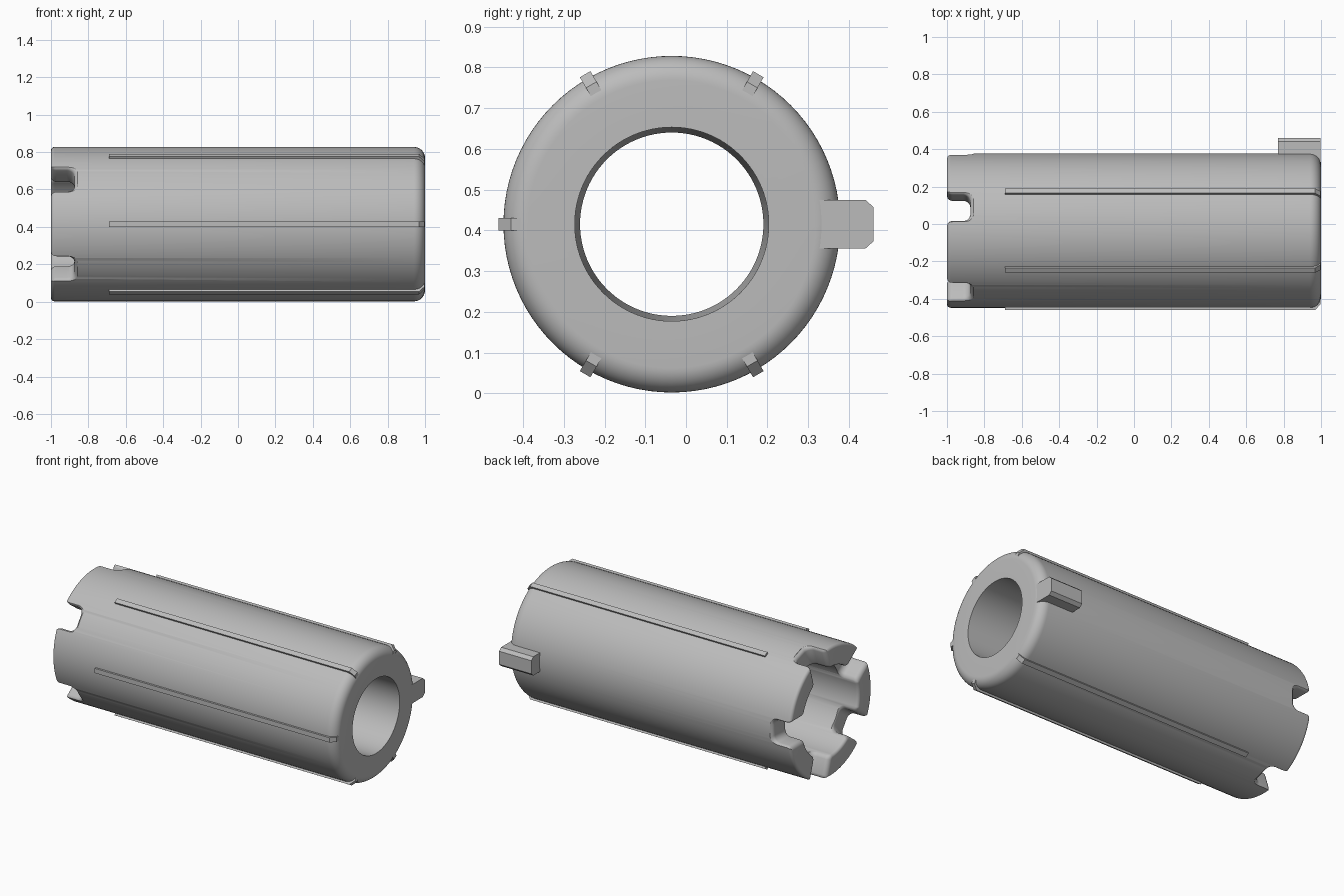
import bpy, bmesh
from math import sin, cos, pi, radians
from mathutils import Vector

if "Cube" in bpy.data.objects:
    bpy.data.objects.remove(bpy.data.objects["Cube"], do_unlink=True)

CY, CZ, R = -0.035, 0.415, 0.413

grey = bpy.data.materials.new("plain grey")
grey.use_nodes = True
colour = (0.5, 0.5, 0.5, 1)
grey.diffuse_color = colour
grey.node_tree.nodes["Principled BSDF"].inputs["Base Color"].default_value = colour


def place(x, t, r, angle):
    """Point at length x, sideways t and radius r, in the frame turned by angle."""
    c, s = cos(angle), sin(angle)
    return Vector((x, CY + r * c - t * s, CZ + r * s + t * c))


def arc(cx, cy, radius, start, end, steps=6):
    return [(cx + radius * cos(radians(start + (end - start) * i / steps)),
             cy + radius * sin(radians(start + (end - start) * i / steps)))
            for i in range(steps + 1)]


def loft(bm, sections, closed=False):
    """Skin a row of equal rings; cap the ends unless the row is closed."""
    rings = [[bm.verts.new(p) for p in sec] for sec in sections]
    n = len(rings[0])
    pairs = list(zip(rings, rings[1:]))
    if closed:
        pairs.append((rings[-1], rings[0]))
    else:
        bm.faces.new(rings[0])
        bm.faces.new(rings[-1])
    for a, b in pairs:
        for i in range(n):
            j = (i + 1) % n
            bm.faces.new((a[i], a[j], b[j], b[i]))


def finish(name, bm):
    bmesh.ops.recalc_face_normals(bm, faces=bm.faces)
    mesh = bpy.data.meshes.new(name)
    bm.to_mesh(mesh)
    bm.free()
    mesh.materials.append(grey)
    obj = bpy.data.objects.new(name, mesh)
    bpy.context.collection.objects.link(obj)
    return obj


def smooth(obj):
    bpy.ops.object.select_all(action='DESELECT')
    obj.select_set(True)
    bpy.context.view_layer.objects.active = obj
    bpy.ops.object.shade_smooth_by_angle(angle=radians(32))


# Sleeve: hollow wall profile turned around the long axis
wall = arc(-0.98, R - 0.02, 0.02, 180, 90)
wall += arc(0.94, R - 0.06, 0.06, 90, 0, 10)
wall += [(1, 0.238), (-0.3, 0.225), (-0.3, 0.28)]
wall += arc(-0.98, 0.30, 0.02, 270, 180)
bm = bmesh.new()
SIDES = 96
loft(bm, [[place(x, 0, r, 2 * pi * k / SIDES) for x, r in wall]
          for k in range(SIDES)], closed=True)
sleeve = finish("sleeve", bm)


# Notches: five rounded slots with flared mouths and softened rims
def slot(grow):
    half, end = 0.073 + grow, -0.875 + grow
    side = [(-1.1, half + 0.03)]
    side += [(x, t) for x, t in arc(-0.97, half + 0.03, 0.03, 180, 270)]
    side += arc(end - 0.04, half - 0.04, 0.04, 90, 0)
    return side + [(x, -t) for x, t in reversed(side)]


rim = [(0.2, 0.022), (0.262, 0.018), (0.272, 0.008), (0.282, 0.002), (0.292, 0),
       (0.386, 0), (0.396, 0.002), (0.404, 0.008), (0.411, 0.018), (0.45, 0.022)]
bm = bmesh.new()
for k in range(5):
    a = 2 * pi * k / 5
    loft(bm, [[place(x, t, r, a) for x, t in slot(g)] for r, g in rim])
cutter = finish("notch_cutter", bm)
cutter.hide_render = True

cut = sleeve.modifiers.new("notches", 'BOOLEAN')
cut.operation = 'DIFFERENCE'
cut.solver = 'EXACT'
cut.object = cutter
bpy.context.view_layer.update()
result = bpy.data.meshes.new_from_object(
    sleeve.evaluated_get(bpy.context.evaluated_depsgraph_get()))
sleeve.modifiers.clear()
sleeve.data = result
bpy.data.objects.remove(cutter, do_unlink=True)
smooth(sleeve)

# Ribs: five thin strips along the sleeve, sloped at the front end
rib = [(-0.69, 0.36), (-0.69, 0.425), (0.968, 0.425), (0.997, 0.395), (0.997, 0.36)]
for k in range(1, 6):
    bm = bmesh.new()
    loft(bm, [[place(x, t, r, k * pi / 3) for x, r in rib] for t in (-0.015, 0.015)])
    finish(f"rib_{k}", bm)

# Key: chunky block with bevelled outer edges
key = [(-0.06, 0.34), (-0.06, 0.475), (-0.042, 0.495),
       (0.042, 0.495), (0.06, 0.475), (0.06, 0.34)]
bm = bmesh.new()
loft(bm, [[place(x, t, r, 0) for t, r in key] for x in (0.77, 0.998)])
finish("key", bm)
